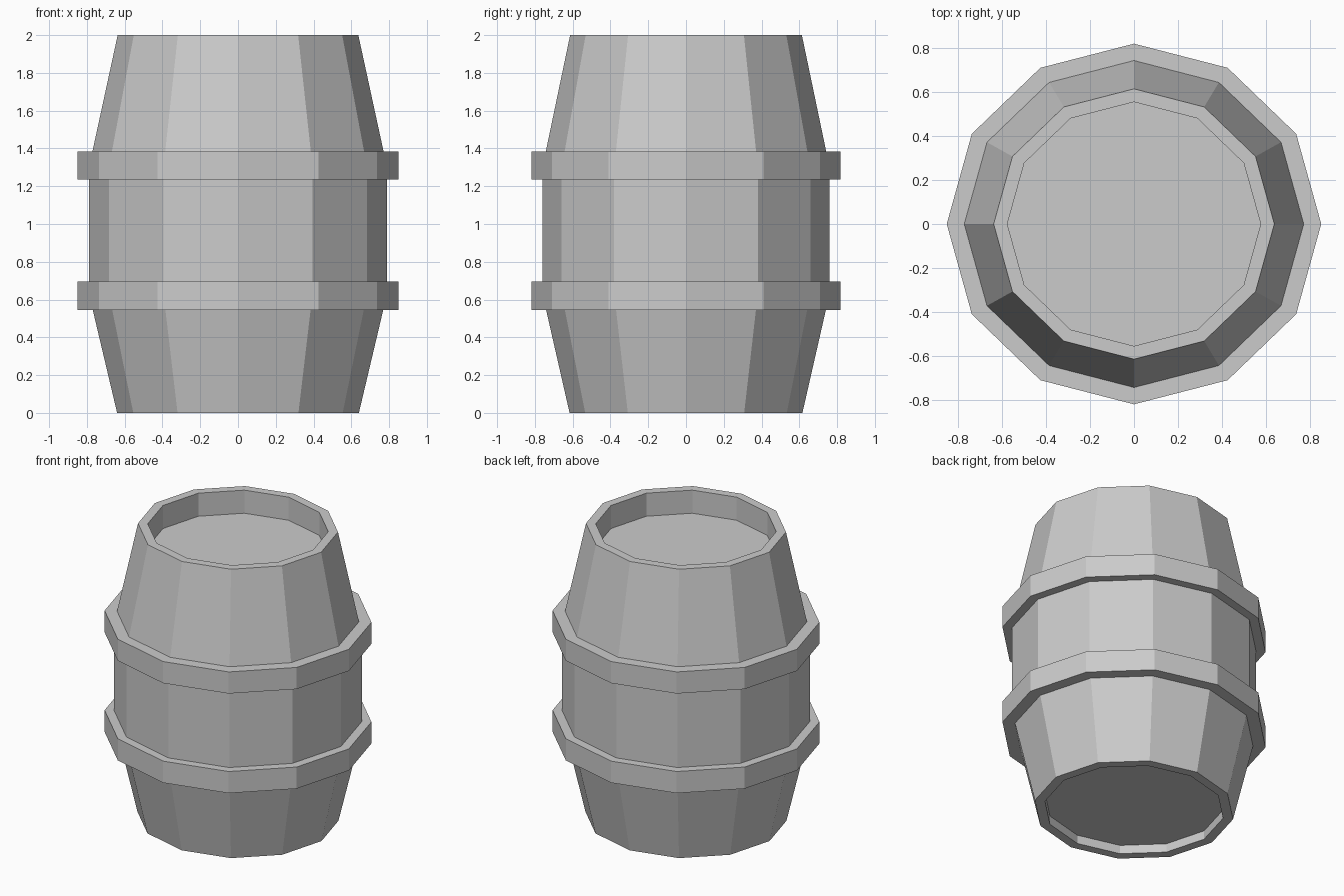
import bpy, bmesh
from math import cos, sin, pi

if "Cube" in bpy.data.objects:
    bpy.data.objects.remove(bpy.data.objects["Cube"])

SIDES = 12
Y_SCALE = 0.963  # barrel is slightly narrower front to back


def lathe(name, profile, closed_ring=False):
    """Revolve (radius, z) points around z; cap the ends or close the loop."""
    bm = bmesh.new()
    rings = []
    for r, z in profile:
        rings.append([bm.verts.new((r * cos(2 * pi * i / SIDES),
                                    r * sin(2 * pi * i / SIDES) * Y_SCALE, z))
                      for i in range(SIDES)])
    pairs = list(zip(rings, rings[1:]))
    if closed_ring:
        pairs.append((rings[-1], rings[0]))
    for a, b in pairs:
        for i in range(SIDES):
            j = (i + 1) % SIDES
            bm.faces.new((a[i], a[j], b[j], b[i]))
    if not closed_ring:
        bm.faces.new(rings[0])
        bm.faces.new(rings[-1])
    bmesh.ops.recalc_face_normals(bm, faces=bm.faces)
    mesh = bpy.data.meshes.new(name)
    bm.to_mesh(mesh)
    bm.free()
    obj = bpy.data.objects.new(name, mesh)
    bpy.context.collection.objects.link(obj)
    return obj


# Barrel body: recessed base, tapered staves, straight belly, recessed lid
lathe("barrel_body", [
    (0.575, 0.06), (0.575, 0.0), (0.64, 0.0),
    (0.789, 0.63), (0.789, 1.30),
    (0.637, 2.0), (0.575, 2.0), (0.575, 1.84),
])

# Two hoops around the belly
for name, z in (("lower_hoop", 0.545), ("upper_hoop", 1.235)):
    lathe(name, [(0.74, z), (0.85, z), (0.85, z + 0.15), (0.74, z + 0.15)],
          closed_ring=True)
